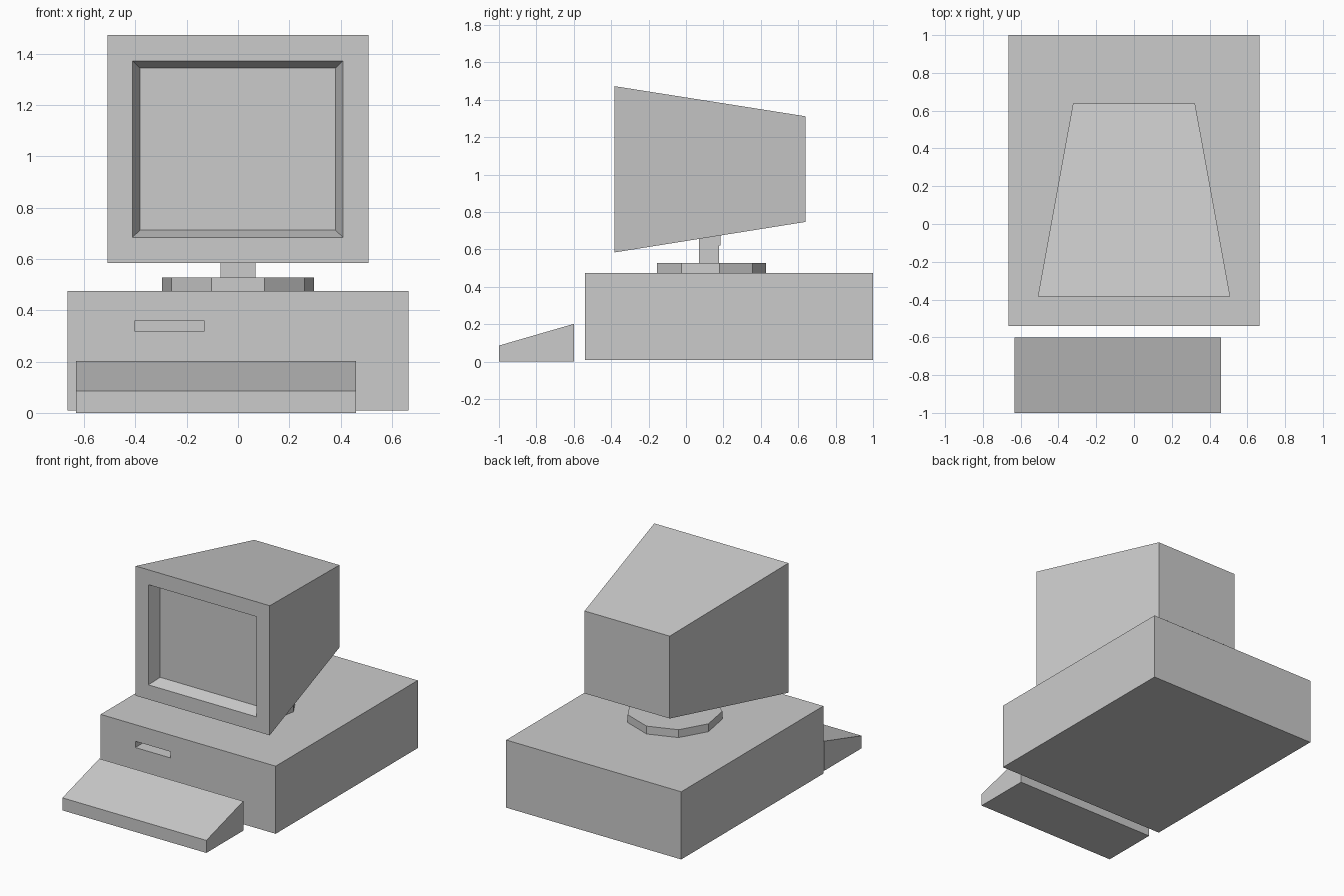
import bpy, bmesh, math

if "Cube" in bpy.data.objects:
    bpy.data.objects.remove(bpy.data.objects["Cube"])

grey = bpy.data.materials.new("warm_grey_plastic")
grey.diffuse_color = (0.6, 0.6, 0.6, 1)
grey.use_nodes = True
grey.node_tree.nodes["Principled BSDF"].inputs["Base Color"].default_value = grey.diffuse_color


def loft(name, rings):
    """Bridge a list of equal-length point rings and cap both ends."""
    bm = bmesh.new()
    rows = [[bm.verts.new(p) for p in ring] for ring in rings]
    n = len(rows[0])
    for a, b in zip(rows, rows[1:]):
        for i in range(n):
            j = (i + 1) % n
            bm.faces.new((a[i], a[j], b[j], b[i]))
    bm.faces.new(rows[0])
    bm.faces.new(rows[-1])
    bmesh.ops.recalc_face_normals(bm, faces=bm.faces)
    mesh = bpy.data.meshes.new(name)
    bm.to_mesh(mesh)
    bm.free()
    mesh.materials.append(grey)
    obj = bpy.data.objects.new(name, mesh)
    bpy.context.collection.objects.link(obj)
    return obj


def rect(y, x0, x1, z0, z1):
    """Upright rectangle at depth y."""
    return [(x0, y, z0), (x1, y, z0), (x1, y, z1), (x0, y, z1)]


def ngon(sides, radius, cy, z):
    """Flat polygon with one corner pointing to the back."""
    angles = [math.pi / 2 + 2 * math.pi * i / sides for i in range(sides)]
    return [(radius * math.cos(a), cy + radius * math.sin(a), z) for a in angles]


# Computer case with a recessed disk slot in the front
loft("computer_case", [
    rect(1.0, -0.664, 0.664, 0.01, 0.474),
    rect(-0.54, -0.664, 0.664, 0.01, 0.474),
    rect(-0.54, -0.401, -0.133, 0.317, 0.36),
    rect(-0.46, -0.401, -0.133, 0.317, 0.36)])

# Tapered monitor with a sunken screen and sloped bezel
loft("monitor", [
    rect(0.638, -0.323, 0.323, 0.747, 1.312),
    rect(-0.383, -0.509, 0.509, 0.584, 1.473),
    rect(-0.383, -0.411, 0.409, 0.684, 1.371),
    rect(-0.299, -0.382, 0.38, 0.712, 1.343)])

# Nine-sided swivel base
loft("swivel_base", [ngon(9, 0.3, 0.127, z) for z in (0.474, 0.528)])

# Neck between base and monitor, with a slightly deeper upper collar
loft("neck", [rect(y, -0.068, 0.068, 0.528, 0.68) for y in (0.07, 0.177)])
loft("neck_collar", [rect(y, -0.068, 0.068, 0.62, 0.69) for y in (0.08, 0.185)])

# Wedge-shaped keyboard
loft("keyboard", [
    rect(-0.6, -0.632, 0.46, 0.0, 0.202),
    rect(-1.0, -0.632, 0.46, 0.0, 0.086)])
